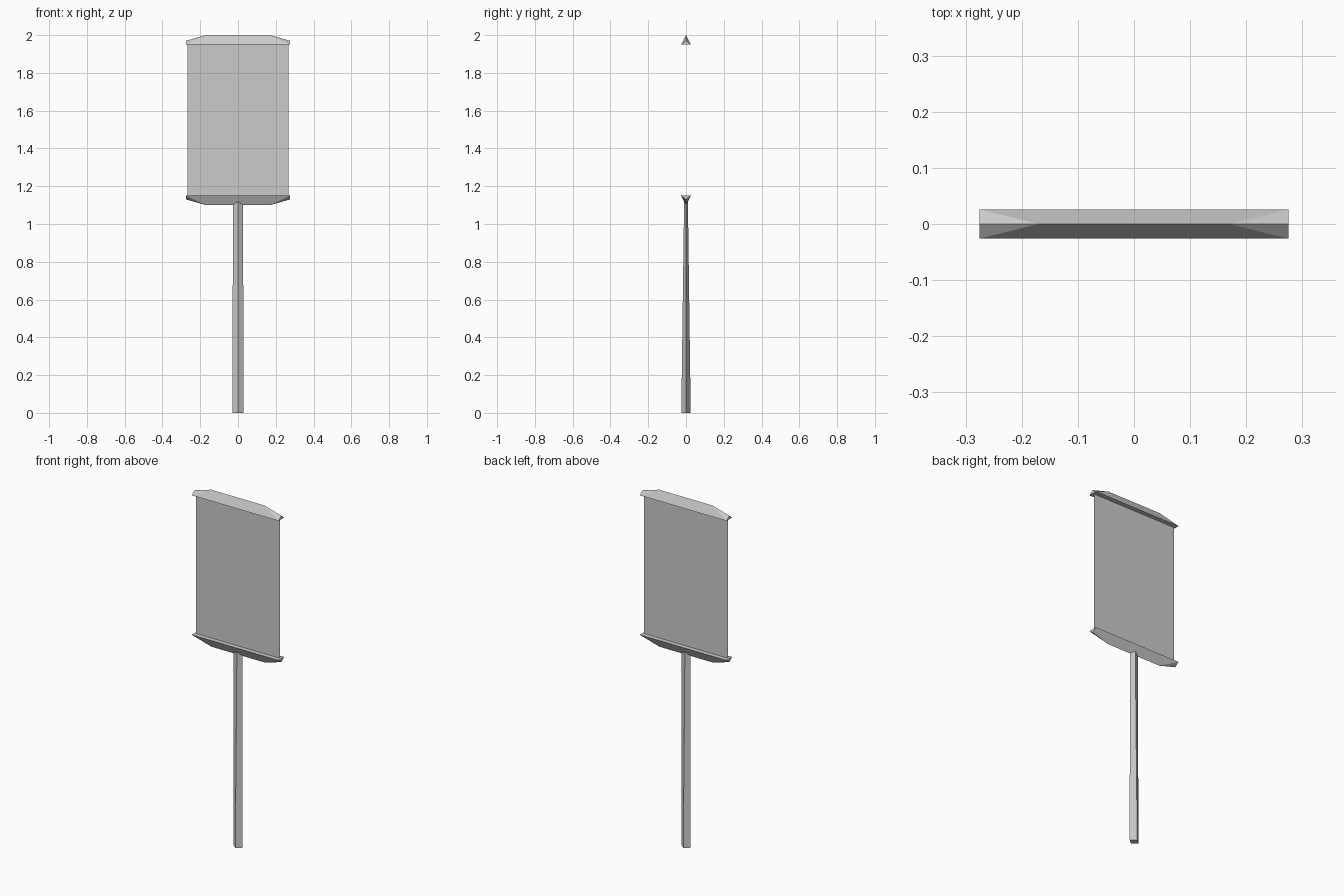
import bpy

cube = bpy.data.objects.get("Cube")
if cube:
    bpy.data.objects.remove(cube, do_unlink=True)

grey = bpy.data.materials.new("plain_grey")
grey.use_nodes = True
colour = (0.6, 0.6, 0.6, 1)
grey.diffuse_color = colour
grey.node_tree.nodes["Principled BSDF"].inputs["Base Color"].default_value = colour


def add_part(name, verts, faces):
    mesh = bpy.data.meshes.new(name)
    mesh.from_pydata(verts, [], faces)
    mesh.materials.append(grey)
    mesh.update()
    obj = bpy.data.objects.new(name, mesh)
    bpy.context.collection.objects.link(obj)
    return obj


def add_cap(name, base_z, up):
    """Triangular bar whose ridge drops towards both ends."""
    w, d, ridge = 0.275, 0.026, 0.17
    tip, top = base_z + up * 0.02, base_z + up * 0.05
    verts = [(-w, -d, base_z), (w, -d, base_z), (w, d, base_z), (-w, d, base_z),
             (-w, 0, tip), (-ridge, 0, top), (ridge, 0, top), (w, 0, tip)]
    faces = [(0, 3, 2, 1), (0, 4, 3), (1, 2, 7),
             (0, 1, 6, 5), (0, 5, 4), (1, 7, 6),
             (2, 3, 5, 6), (3, 4, 5), (2, 6, 7)]
    if up < 0:
        faces = [f[::-1] for f in faces]
    return add_part(name, verts, faces)


# Diamond section post, thinning front to back as it rises
def diamond(x, y, z):
    return [(-x, 0, z), (0, -y, z), (x, 0, z), (0, y, z)]


sides = [(i, (i + 1) % 4, (i + 1) % 4 + 4, i + 4) for i in range(4)]
add_part("post", diamond(0.029, 0.025, 0) + diamond(0.027, 0.01, 1.125),
         sides + [(3, 2, 1, 0), (4, 5, 6, 7)])

# Thin flat board between the two caps
w, low, high = 0.268, 1.15, 1.95
add_part("board", [(-w, 0, low), (w, 0, low), (w, 0, high), (-w, 0, high)],
         [(0, 1, 2, 3)])
add_cap("top_cap", high, 1)
add_cap("bottom_cap", low, -1)
